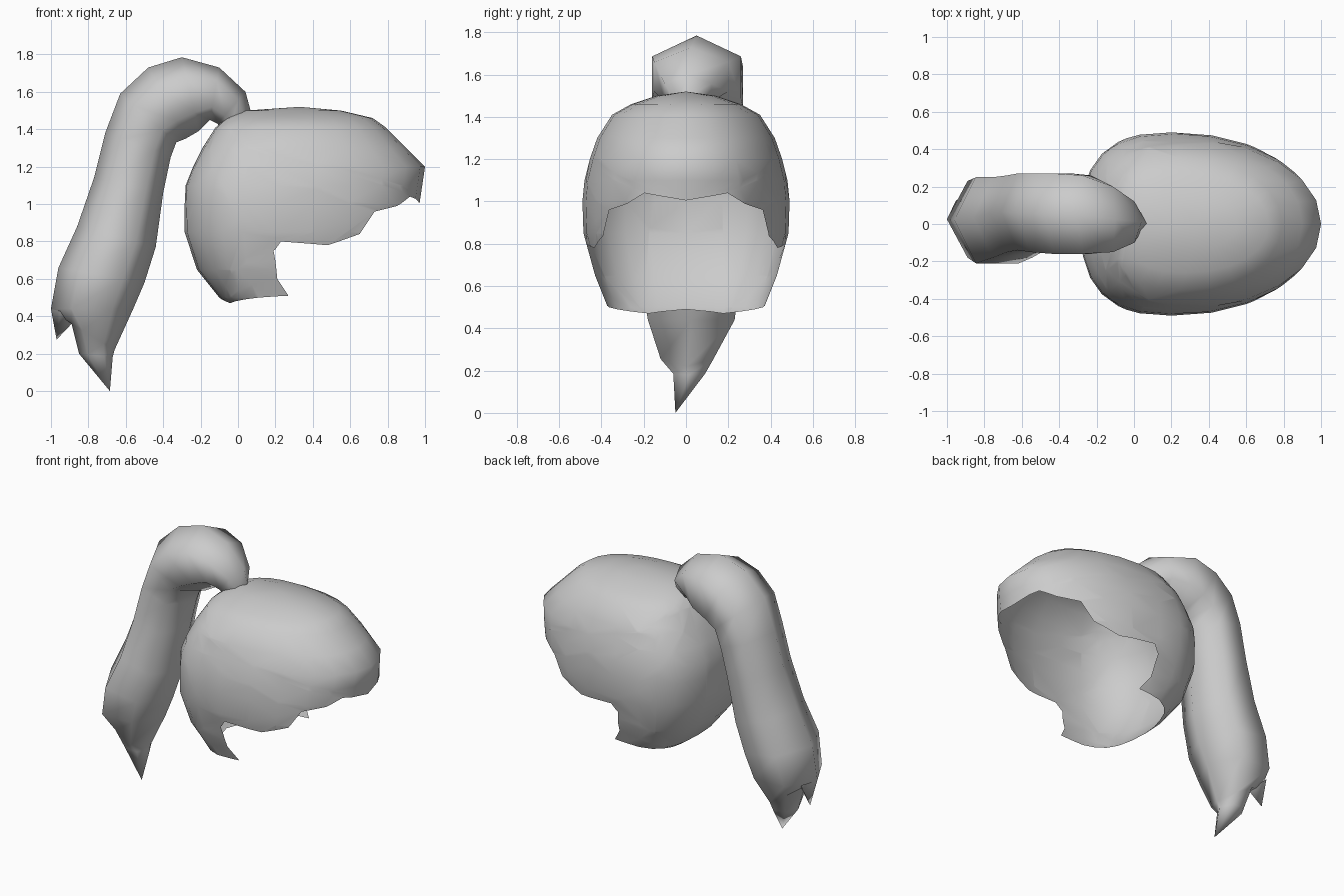
import bpy, bmesh, math
from mathutils import Vector

if "Cube" in bpy.data.objects:
    bpy.data.objects.remove(bpy.data.objects["Cube"])

mat = bpy.data.materials.new("hair grey")
mat.diffuse_color = (0.6, 0.6, 0.6, 1)
mat.use_nodes = True
mat.node_tree.nodes["Principled BSDF"].inputs["Base Color"].default_value = mat.diffuse_color


def finish(bm, name):
    bmesh.ops.remove_doubles(bm, verts=bm.verts, dist=0.002)
    bmesh.ops.recalc_face_normals(bm, faces=bm.faces)
    me = bpy.data.meshes.new(name)
    bm.to_mesh(me)
    bm.free()
    me.materials.append(mat)
    ob = bpy.data.objects.new(name, me)
    bpy.context.collection.objects.link(ob)
    for p in me.polygons:
        p.use_smooth = True
    return ob


# Head cap cross-sections: height, back x, centre x, front x, half width
SECTIONS = [
    (0.45, -0.03, 0.20, 0.72, 0.33), (0.50, -0.10, 0.20, 0.76, 0.37),
    (0.65, -0.22, 0.20, 0.85, 0.43), (0.85, -0.285, 0.20, 0.93, 0.485),
    (1.00, -0.285, 0.20, 0.97, 0.49), (1.10, -0.28, 0.20, 0.985, 0.48),
    (1.20, -0.24, 0.20, 1.00, 0.455), (1.30, -0.19, 0.22, 0.90, 0.42),
    (1.41, -0.12, 0.25, 0.79, 0.35), (1.46, -0.06, 0.28, 0.72, 0.26),
    (1.50, 0.04, 0.31, 0.55, 0.14), (1.52, 0.33, 0.33, 0.33, 0.0)]
FRONT, BACK = 1.06, 1.3     # squareness of the outline


def section(z):
    for a, b in zip(SECTIONS, SECTIONS[1:]):
        if z <= b[0]:
            t = max(0, (z - a[0]) / (b[0] - a[0]))
            return [p + (q - p) * t for p, q in zip(a, b)][1:]
    return SECTIONS[-1][1:]


def angle_at(x, z):
    xb, x0, xf, _ = section(z)
    if x >= x0:
        return math.acos(min(1, ((x - x0) / (xf - x0)) ** FRONT))
    return math.pi - math.acos(min(1, ((x0 - x) / (x0 - xb)) ** BACK))


def cap_point(phi, z):
    xb, x0, xf, w = section(z)
    c, s = math.cos(phi), max(0, math.sin(phi))
    if c >= 0:
        return Vector((x0 + (xf - x0) * c ** (1 / FRONT), w * s ** (1 / FRONT), z))
    return Vector((x0 - (x0 - xb) * (-c) ** (1 / BACK), w * s ** (1 / BACK), z))


# Hairline from brow to nape as x, z
RIM = [(0.92, 1.04), (0.85, 0.99), (0.73, 0.96), (0.65, 0.84), (0.48, 0.78),
       (0.23, 0.80), (0.19, 0.75), (0.21, 0.60), (0.27, 0.51), (-0.04, 0.47)]
outline = [(0, 1.52), (0, 1.005)] + [(angle_at(x, z), z) for x, z in RIM]
outline += [(math.pi, 0.49), (math.pi, 1.52)]

# Unrolled half, cut into a grid, then wrapped round the head and mirrored
bm = bmesh.new()
sheet = bm.faces.new([bm.verts.new((u, z, 0)) for u, z in outline])
sheet.normal_update()
bmesh.ops.triangulate(bm, faces=[sheet], ngon_method='EAR_CLIP')
cuts = [((i * math.pi / 12, 0, 0), (1, 0, 0)) for i in range(1, 12)]
cuts += [((0, s[0], 0), (0, 1, 0)) for s in SECTIONS[1:-1]]
for co, no in cuts:
    bmesh.ops.bisect_plane(bm, geom=bm.verts[:] + bm.edges[:] + bm.faces[:],
                           plane_co=co, plane_no=no, dist=1e-5)
for v in bm.verts:
    v.co = cap_point(v.co.x, v.co.y)
copy = bmesh.ops.duplicate(bm, geom=bm.verts[:] + bm.edges[:] + bm.faces[:])["geom"]
for v in copy:
    if isinstance(v, bmesh.types.BMVert):
        v.co.y = -v.co.y
finish(bm, "hair_cap")

# Ponytail rings: outer x, z, inner x, z, y range
RINGS = [
    (0.07, 1.49, -0.08, 1.38, -0.05, 0.05), (0.04, 1.60, -0.11, 1.43, -0.10, 0.12),
    (-0.10, 1.73, -0.15, 1.45, -0.15, 0.20), (-0.30, 1.785, -0.21, 1.39, -0.16, 0.26),
    (-0.48, 1.73, -0.28, 1.35, -0.16, 0.27), (-0.63, 1.59, -0.33, 1.33, -0.15, 0.27),
    (-0.71, 1.38, -0.36, 1.25, -0.14, 0.27), (-0.77, 1.14, -0.40, 1.06, -0.15, 0.26),
    (-0.86, 0.88, -0.44, 0.77, -0.18, 0.25), (-0.96, 0.66, -0.50, 0.58, -0.21, 0.25),
    (-1.00, 0.44, -0.56, 0.44, -0.18, 0.23), (-0.89, 0.36, -0.66, 0.22, -0.12, 0.13),
    (-0.85, 0.20, -0.67, 0.18, -0.06, 0.09)]
N = 6
bm = bmesh.new()
loops = []
for xo, zo, xi, zi, y0, y1 in RINGS:
    loop = []
    for k in range(N):
        c = math.cos(2 * math.pi * k / N)
        s = math.sin(2 * math.pi * k / N) / math.sin(math.pi / 3)
        loop.append(bm.verts.new(((xo + xi) / 2 + c * (xo - xi) / 2,
                                  (y0 + y1) / 2 + s * (y1 - y0) / 2,
                                  (zo + zi) / 2 + c * (zo - zi) / 2)))
    loops.append(loop)
for a, b in zip(loops, loops[1:]):
    for k in range(N):
        bm.faces.new((a[k], a[(k + 1) % N], b[(k + 1) % N], b[k]))
tip = bm.verts.new((-0.685, -0.05, 0))
for k in range(N):
    bm.faces.new((loops[-1][k], loops[-1][(k + 1) % N], tip))
finish(bm, "ponytail")

# Small stray lock at the outer end of the ponytail
bm = bmesh.new()
base = [bm.verts.new(p) for p in
        ((-1.0, 0.025, 0.44), (-0.95, 0.13, 0.43), (-0.885, 0.04, 0.365), (-0.95, -0.04, 0.43))]
end = bm.verts.new((-0.97, 0.06, 0.275))
for k in range(4):
    bm.faces.new((base[k], base[(k + 1) % 4], end))
finish(bm, "stray_lock")
